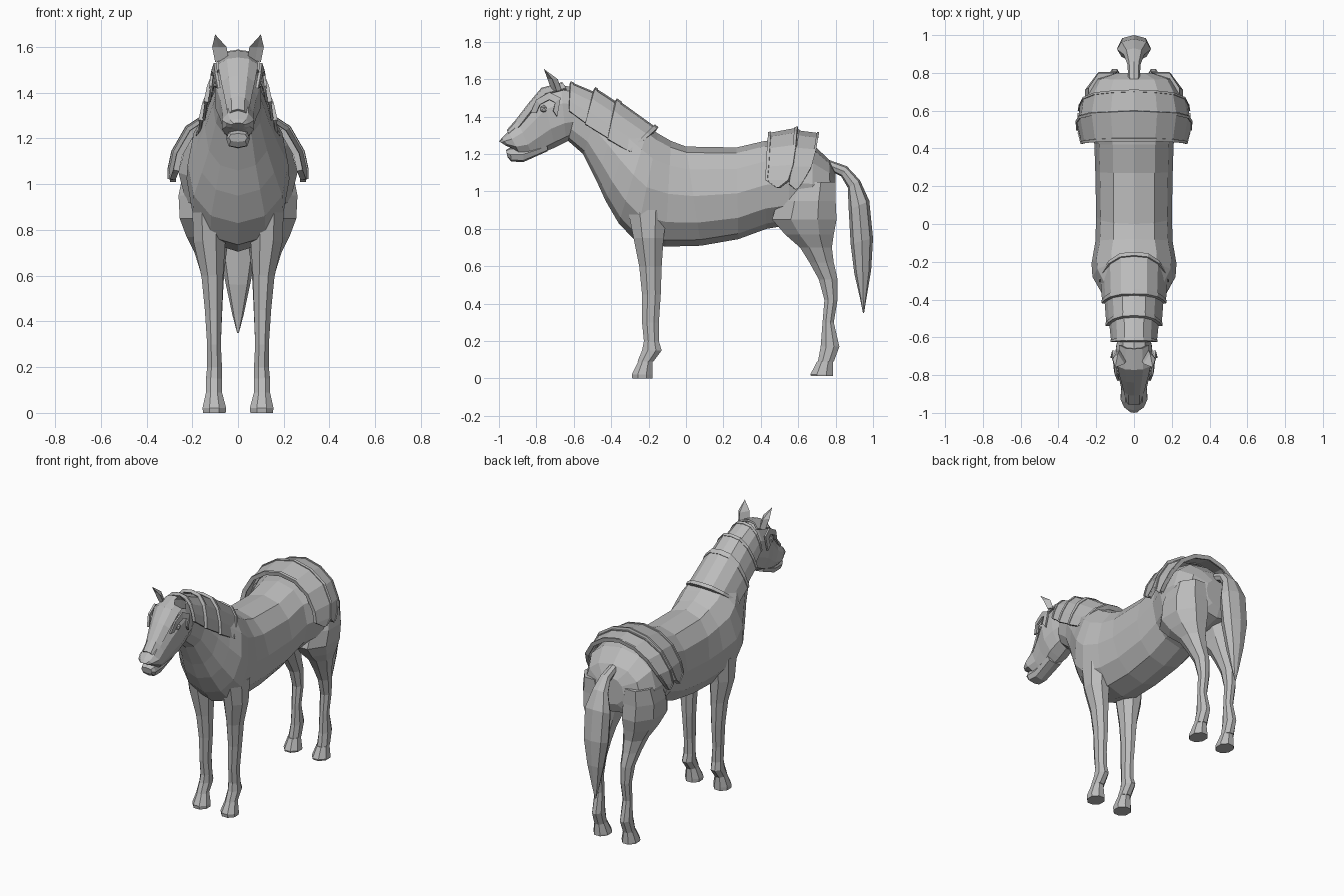
import bpy, bmesh, math
from mathutils import Vector

grey = bpy.data.materials.new("plain grey")
grey.diffuse_color = (0.5, 0.5, 0.5, 1)


def finish(name, bm):
    bmesh.ops.recalc_face_normals(bm, faces=bm.faces)
    mesh = bpy.data.meshes.new(name)
    bm.to_mesh(mesh)
    bm.free()
    mesh.materials.append(grey)
    ob = bpy.data.objects.new(name, mesh)
    bpy.context.collection.objects.link(ob)
    return ob


def loft(name, rings):
    """Skin closed rings of points and cap both ends."""
    bm = bmesh.new()
    vs = [[bm.verts.new(p) for p in r] for r in rings]
    n = len(vs[0])
    for a, b in zip(vs, vs[1:]):
        for i in range(n):
            j = (i + 1) % n
            bm.faces.new((a[i], a[j], b[j], b[i]))
    bm.faces.new(vs[0])
    bm.faces.new(vs[-1])
    return finish(name, bm)


def spow(v, e):
    return math.copysign(abs(v) ** e, v)


def spine_ring(ty, tz, by, bz, hw, n=12, e=0.9):
    """Ring between a top and a bottom point on the centre plane."""
    top, bot = Vector((0, ty, tz)), Vector((0, by, bz))
    mid, half = (top + bot) / 2, (top - bot) / 2
    pts = []
    for i in range(n):
        a = math.tau * i / n
        pts.append(mid + half * spow(math.cos(a), e)
                   + Vector((hw * spow(math.sin(a), e), 0, 0)))
    return pts


def leg_ring(z, y0, y1, x0, x1, side, n=8):
    pts = []
    for i in range(n):
        a = math.tau * (i + 0.5) / n
        pts.append((side * ((x0 + x1) / 2 + (x1 - x0) / 2 * math.cos(a) / 0.924),
                    (y0 + y1) / 2 + (y1 - y0) / 2 * math.sin(a) / 0.924, z))
    return pts


def plate(name, rows, thick, mirror=True):
    """Thin sheet; each row runs from the centre line outwards."""
    bm = bmesh.new()
    grid = []
    for r in rows:
        full = ([(-x, y, z) for x, y, z in reversed(r[1:])] if mirror else []) + list(r)
        grid.append([bm.verts.new(p) for p in full])
    for a, b in zip(grid, grid[1:]):
        for i in range(len(a) - 1):
            bm.faces.new((a[i], a[i + 1], b[i + 1], b[i]))
    ob = finish(name, bm)
    mod = ob.modifiers.new("thickness", 'SOLIDIFY')
    mod.thickness = thick
    mod.offset = 0
    return ob


# Trunk and neck, from rump to throat
loft("body_and_neck", [spine_ring(*r) for r in [
    (0.80, 1.10, 0.80, 0.92, 0.10), (0.765, 1.17, 0.775, 0.86, 0.20),
    (0.68, 1.25, 0.67, 0.83, 0.25), (0.55, 1.28, 0.55, 0.82, 0.26),
    (0.42, 1.27, 0.43, 0.80, 0.21), (0.27, 1.235, 0.28, 0.745, 0.205),
    (0.0, 1.24, 0.08, 0.71, 0.20), (-0.08, 1.27, -0.11, 0.705, 0.205),
    (-0.15, 1.31, -0.27, 0.735, 0.225), (-0.20, 1.345, -0.36, 0.83, 0.22),
    (-0.27, 1.385, -0.43, 0.95, 0.18), (-0.35, 1.435, -0.48, 1.06, 0.145),
    (-0.45, 1.49, -0.55, 1.20, 0.11), (-0.56, 1.545, -0.63, 1.27, 0.09)]])

# Head and lower jaw
loft("head", [spine_ring(*r, n=10) for r in [
    (-0.57, 1.55, -0.60, 1.29, 0.085), (-0.67, 1.57, -0.64, 1.265, 0.10),
    (-0.77, 1.54, -0.70, 1.235, 0.105), (-0.83, 1.465, -0.76, 1.21, 0.085),
    (-0.90, 1.375, -0.82, 1.19, 0.07), (-0.95, 1.32, -0.89, 1.20, 0.074),
    (-0.985, 1.285, -0.94, 1.235, 0.055), (-1.0, 1.268, -0.96, 1.243, 0.03)]])
loft("lower_jaw", [spine_ring(*r, n=8, e=0.7) for r in [
    (-0.74, 1.27, -0.74, 1.215, 0.055), (-0.87, 1.24, -0.87, 1.157, 0.05),
    (-0.94, 1.235, -0.935, 1.16, 0.052), (-0.962, 1.222, -0.955, 1.185, 0.04)]])

# Tail
loft("tail", [spine_ring(*r, n=8) for r in [
    (0.76, 1.17, 0.77, 1.11, 0.03), (0.86, 1.135, 0.83, 1.08, 0.035),
    (0.93, 1.06, 0.865, 1.02, 0.055), (0.98, 0.95, 0.87, 0.90, 0.09),
    (1.0, 0.75, 0.88, 0.72, 0.085), (0.99, 0.58, 0.90, 0.56, 0.055),
    (0.965, 0.43, 0.93, 0.43, 0.025), (0.952, 0.35, 0.946, 0.35, 0.004)]])

# Legs: height, back and front limits, inner and outer limits
fore = [(0.90, -0.31, -0.10, 0.06, 0.20), (0.75, -0.28, -0.12, 0.055, 0.195),
        (0.60, -0.25, -0.13, 0.065, 0.16), (0.45, -0.235, -0.135, 0.07, 0.145),
        (0.30, -0.235, -0.145, 0.075, 0.135), (0.20, -0.225, -0.145, 0.07, 0.135),
        (0.15, -0.235, -0.13, 0.07, 0.14), (0.09, -0.26, -0.175, 0.07, 0.14)]
hind = [(1.05, 0.53, 0.80, 0.06, 0.24), (0.95, 0.49, 0.80, 0.03, 0.26),
        (0.85, 0.46, 0.805, 0.025, 0.255), (0.77, 0.53, 0.79, 0.04, 0.225),
        (0.70, 0.61, 0.78, 0.05, 0.19), (0.62, 0.66, 0.79, 0.06, 0.165),
        (0.53, 0.71, 0.81, 0.065, 0.145), (0.42, 0.74, 0.81, 0.07, 0.135),
        (0.30, 0.73, 0.79, 0.075, 0.13), (0.17, 0.72, 0.82, 0.07, 0.135),
        (0.09, 0.705, 0.79, 0.07, 0.14)]
for label, side in (("left", 1), ("right", -1)):
    for kind, rows, y0, y1, zb in (("front", fore, -0.29, -0.18, 0.0),
                                   ("hind", hind, 0.665, 0.785, 0.012)):
        loft(f"{kind}_leg_{label}", [leg_ring(*r, side) for r in rows])
        loft(f"{kind}_hoof_{label}", [leg_ring(*r, side) for r in (
            (0.09, y0 + 0.035, y1, 0.07, 0.14),
            (0.022, y0, y1, 0.052, 0.155), (zb, y0 + 0.003, y1, 0.054, 0.153))])

    # Ear: hollow leaf around a pointed tip
    bm = bmesh.new()
    base = [(0.04, -0.72, 1.545), (0.075, -0.665, 1.54), (0.10, -0.69, 1.535), (0.075, -0.71, 1.54)]
    belly = [(0.05, -0.74, 1.60), (0.085, -0.685, 1.60), (0.113, -0.715, 1.60), (0.085, -0.715, 1.60)]
    lo, up = ([bm.verts.new((side * x, y, z)) for x, y, z in r] for r in (base, belly))
    tip = bm.verts.new((side * 0.10, -0.76, 1.655))
    for i in range(4):
        j = (i + 1) % 4
        bm.faces.new((lo[i], lo[j], up[j], up[i]))
        bm.faces.new((up[i], up[j], tip))
    bm.faces.new(lo)
    finish(f"ear_{label}", bm)

    # Curved guard around the eye, and the eye itself
    outer = [(-0.83, 1.42), (-0.80, 1.49), (-0.73, 1.53), (-0.67, 1.50), (-0.69, 1.40)]
    inner = [(-0.80, 1.42), (-0.78, 1.465), (-0.73, 1.49), (-0.70, 1.475), (-0.71, 1.43)]
    xs = (0.082, 0.095, 0.10, 0.11, 0.115)
    plate(f"eye_guard_{label}",
          [[(side * x, y, z) for x, (y, z) in zip(xs, outer)],
           [(side * (x + 0.005), y, z) for x, (y, z) in zip(xs, inner)]], 0.012, False)
    bm = bmesh.new()
    bmesh.ops.create_icosphere(bm, subdivisions=1, radius=0.022)
    bmesh.ops.translate(bm, verts=bm.verts, vec=(side * 0.088, -0.76, 1.44))
    finish(f"eye_{label}", bm)

# Face plate from poll to nose
plate("face_plate", [[(0, y, z), (w * 0.55, y + 0.003, z - 0.006), (w, y + 0.02, z - 0.03)]
                     for y, z, w in ((-0.66, 1.58, 0.075), (-0.77, 1.55, 0.085),
                                     (-0.835, 1.473, 0.07), (-0.905, 1.382, 0.05),
                                     (-0.955, 1.325, 0.045))], 0.01)


# Overlapping neck plates with raised rims
def arch(ty, tz, by, bz, w):
    return [(w * f, ty + (by - ty) * s, tz + (bz - tz) * s)
            for f, s in ((0, 0), (0.4, 0.05), (0.72, 0.3), (0.9, 0.65), (1, 1))]


neck = [((-0.62, 1.58, -0.625, 1.43, 0.115), (-0.48, 1.522, -0.53, 1.36, 0.125)),
        ((-0.49, 1.55, -0.54, 1.36, 0.14), (-0.36, 1.465, -0.41, 1.28, 0.15)),
        ((-0.375, 1.49, -0.42, 1.28, 0.163), (-0.16, 1.335, -0.30, 1.21, 0.17))]


def blend(a, b, t):
    return [u + (v - u) * t for u, v in zip(a, b)]


for i, (a, b) in enumerate(neck):
    plate(f"neck_plate_{i + 1}", [arch(*a), arch(*b)], 0.012)
    plate(f"neck_plate_rim_{i + 1}", [arch(*a), arch(*blend(a, b, 0.12))], 0.02)
plate("neck_collar_rim", [arch(*blend(*neck[2], 0.93)), arch(*blend(*neck[2], 1.02))], 0.03)

# Rump plates draped over the hips
croup = [
    ([(0, .44, 1.305), (.11, .44, 1.285), (.20, .435, 1.225), (.255, .43, 1.13), (.27, .425, 1.06), (.285, .485, 1.02)],
     [(0, .60, 1.335), (.12, .595, 1.31), (.22, .59, 1.245), (.28, .575, 1.14), (.297, .55, 1.06), (.295, .50, 1.02)]),
    ([(0, .595, 1.32), (.12, .59, 1.295), (.22, .58, 1.23), (.275, .565, 1.13), (.285, .55, 1.04), (.285, .585, 1.01)],
     [(0, .71, 1.305), (.11, .705, 1.28), (.20, .695, 1.22), (.26, .67, 1.13), (.28, .63, 1.06), (.285, .60, 1.015)])]
for i, (a, b) in enumerate(croup):
    plate(f"rump_plate_{i + 1}", [a, b], 0.014)
    for edge, (p, q) in (("front", (a, b)), ("back", (b, a))):
        plate(f"rump_plate_{i + 1}_{edge}_rim",
              [p, [blend(u, v, 0.1) for u, v in zip(p, q)]], 0.026)
